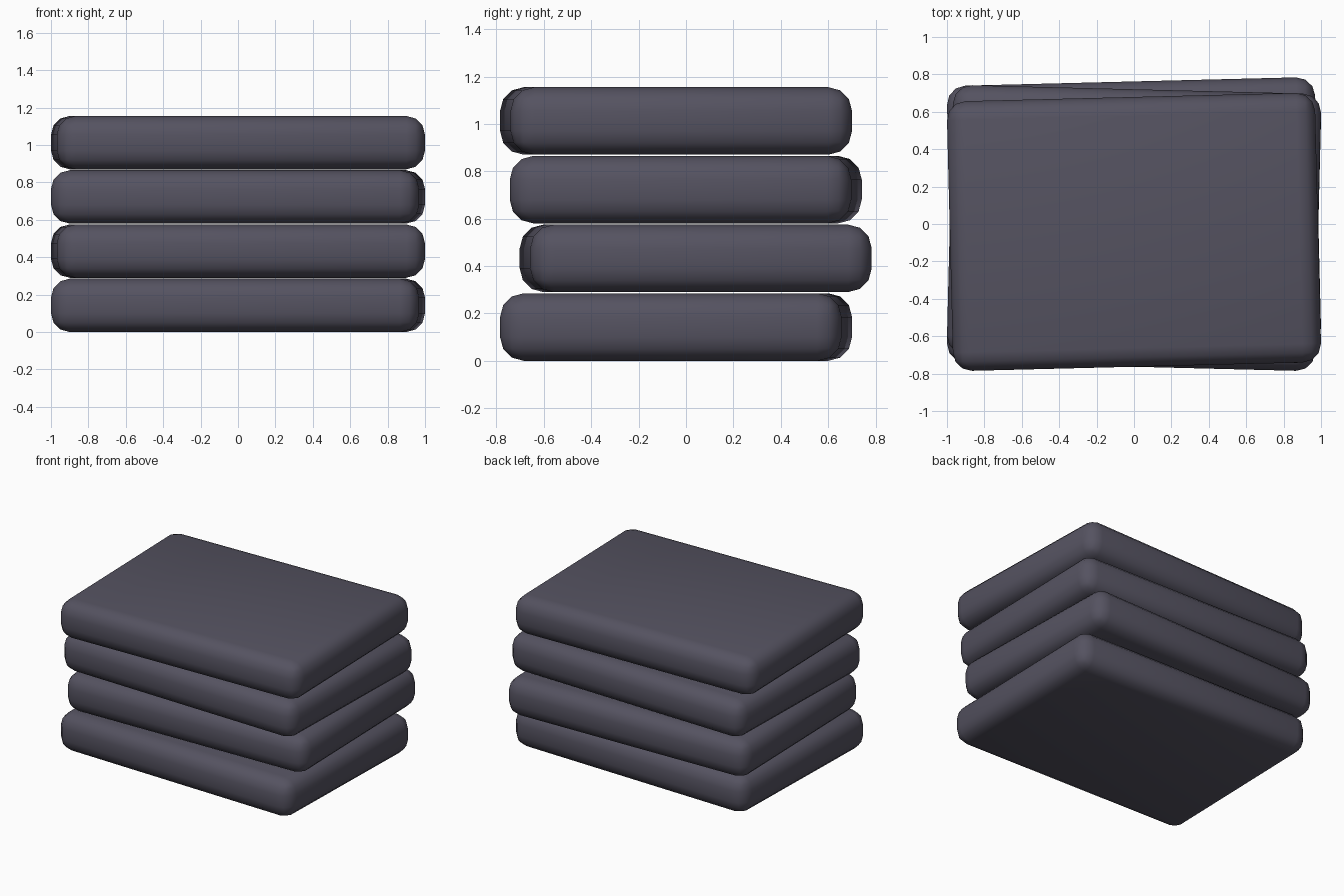
import bpy, math

if "Cube" in bpy.data.objects:
    bpy.data.objects.remove(bpy.data.objects["Cube"])

# one dark grey-violet fabric colour
fabric = bpy.data.materials.new("dark_violet_grey")
fabric.diffuse_color = (0.09, 0.085, 0.118, 1)
fabric.use_nodes = True
fabric.node_tree.nodes["Principled BSDF"].inputs["Base Color"].default_value = fabric.diffuse_color

WIDTH, DEPTH, HEIGHT, PITCH = 1.969, 1.442, 0.285, 0.29
TURN = 0.025


def slab(name, y, z, turn):
    """Rounded cushion-like slab."""
    bpy.ops.mesh.primitive_cube_add(size=1, location=(0, y, z))
    ob = bpy.context.object
    ob.name = name
    ob.scale = (WIDTH, DEPTH, HEIGHT)
    bpy.ops.object.transform_apply(location=False, rotation=False, scale=True)
    ob.rotation_euler.z = turn
    bev = ob.modifiers.new("rounding", 'BEVEL')
    bev.width = 0.1
    bev.segments = 3
    ob.data.materials.append(fabric)
    bpy.ops.object.shade_smooth()
    return ob


# stack of four slabs, turned alternately and shifted in depth
for i, y in enumerate((-0.042, 0.041, -0.001, -0.042)):
    slab(f"stacked_slab_{i + 1}", y, HEIGHT / 2 + i * PITCH,
         TURN if i % 2 else -TURN)
